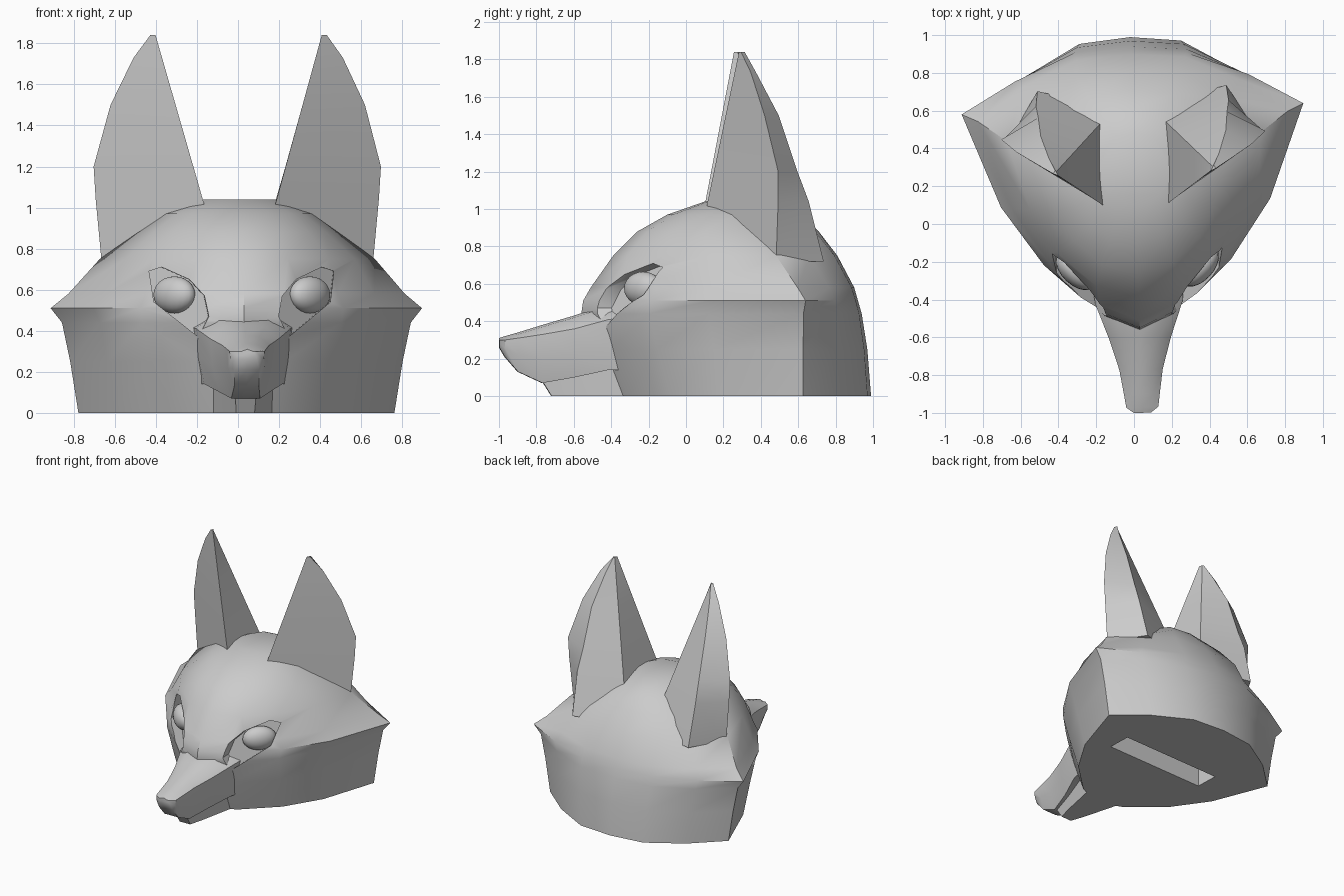
import bpy, bmesh
from mathutils import Matrix, Vector

if "Cube" in bpy.data.objects:
    bpy.data.objects.remove(bpy.data.objects["Cube"])

shade = (0.6, 0.6, 0.6, 1)
grey = bpy.data.materials.new("plain_grey")
grey.use_nodes = True
grey.diffuse_color = shade
grey.node_tree.nodes["Principled BSDF"].inputs["Base Color"].default_value = shade

# The whole head is turned very slightly about the vertical
POSE = Matrix.Translation((0.012, 0, 0)) @ Matrix.Rotation(0.033, 4, 'Z')
SIDES = ((1, "left"), (-1, "right"))


def smooth(obj, angle):
    bpy.ops.object.select_all(action='DESELECT')
    obj.select_set(True)
    bpy.context.view_layer.objects.active = obj
    bpy.ops.object.shade_smooth_by_angle(angle=angle)


def finish(name, bm):
    """Turn a bmesh into a posed, coloured object."""
    bmesh.ops.recalc_face_normals(bm, faces=bm.faces)
    bm.transform(POSE)
    mesh = bpy.data.meshes.new(name)
    bm.to_mesh(mesh)
    bm.free()
    mesh.materials.append(grey)
    obj = bpy.data.objects.new(name, mesh)
    bpy.context.collection.objects.link(obj)
    return obj


def loft(rings):
    """Skin a stack of equal closed rings and cap both ends."""
    bm = bmesh.new()
    rows = [[bm.verts.new(point) for point in ring] for ring in rings]
    count = len(rows[0])
    for low, high in zip(rows, rows[1:]):
        for i in range(count):
            j = (i + 1) % count
            bm.faces.new((low[i], low[j], high[j], high[i]))
    bm.faces.new(rows[0])
    bm.faces.new(rows[-1])
    return bm


def mirrored(half):
    """Complete a half ring whose first and last points lie on the middle."""
    return half + [(-x, y, z) for x, y, z in half[-2:0:-1]]


def flip(rings, side):
    return [[(side * x, y, z) for x, y, z in ring] for ring in rings]


def skull_ring(z, front, wide, corner, back, power):
    """Front quarter curve to the cheek corner, then back quarter curve."""
    half = [(0, front, z)]
    for across, along in ((.25, .08), (.57, .3), (.8, .57), (1, 1)):
        half.append((wide * across ** power, front + (corner - front) * along, z))
    for across, along in ((.7, .53), (.35, .93), (0, 1)):
        half.append((wide * across ** power, corner + (back - corner) * along, z))
    return mirrored(half)


# Skull: height, front y, cheek x, cheek y, back y, roundness power
skull_rows = [
    (0, -.4, .77, .6, .99, 1), (.25, -.5, .81, .6, .97, 1), (.44, -.56, .85, .6, .94, 1),
    (.51, -.55, .905, .61, .92, 1.07), (.58, -.51, .82, .57, .9, 1), (.75, -.39, .67, .46, .81, .8),
    (.88, -.26, .49, .34, .71, .7), (.97, -.1, .36, .25, .62, .7), (1.04, .1, .2, .28, .48, .7)]
skull = finish("skull", loft([skull_ring(*row) for row in skull_rows]))

# Cutters: almond eye sockets and a slot in the underside
cutters = []
almond = [(.45, .69), (.39, .71), (.26, .65), (.19, .57), (.17, .47), (.22, .37), (.43, .54)]
for side, label in SIDES:
    outer = [(x, -.8, z) for x, z in almond]
    inner = [(x, x - .55 + .3 * (z - .55), z) for x, z in almond]
    cutters.append(finish(label + "_socket_cutter", loft(flip([outer, inner], side))))
slot = bmesh.new()
bmesh.ops.create_cube(slot, size=1, matrix=Matrix.Translation((.03, .36, .1))
                      @ Matrix.Diagonal((.85, .18, .3, 1)))
cutters.append(finish("slot_cutter", slot))

bpy.context.view_layer.objects.active = skull
for cutter in cutters:
    cutter.hide_render = True
    cut = skull.modifiers.new(cutter.name, 'BOOLEAN')
    cut.operation, cut.solver, cut.object = 'DIFFERENCE', 'EXACT', cutter
    bpy.ops.object.modifier_apply(modifier=cut.name)
    bpy.data.objects.remove(cutter)
smooth(skull, 0.6)


def snout_ring(y, wide, top, edge, bottom, narrow):
    return mirrored([(0, y, top), (wide * .6, y, top - .01), (wide, y, edge),
                     (wide * .95, y, (edge + bottom) / 2), (narrow, y, bottom), (0, y, bottom)])


# Snout: y, half width, top, side edge, bottom, bottom half width
snout_rows = [
    (-1, .045, .31, .3, .26, .04), (-.97, .085, .32, .3, .21, .06), (-.9, .095, .34, .31, .13, .06),
    (-.77, .115, .38, .33, .07, .07), (-.6, .165, .43, .36, .1, .12),
    (-.42, .23, .49, .41, .14, .19), (-.28, .25, .5, .42, .14, .22)]
smooth(finish("snout", loft([snout_ring(*row) for row in snout_rows])), 0.7)


def jaw_ring(y, wide, top):
    foot = max(y, -.72)
    return mirrored([(0, y, top), (wide, y, top), (wide * .9, foot, 0), (0, foot, 0)])


# Lower jaw: tapered wedge reaching down to the base
jaw_rows = [(-.77, .05, .08), (-.6, .09, .12), (-.3, .17, .18)]
smooth(finish("lower_jaw", loft([jaw_ring(*row) for row in jaw_rows])), 0.5)


def ear_ring(z, front_x, front_y, back_x, back_y):
    """Straight inner wall, with the outer front and back corners given."""
    rise = (z - 1.04) / .8
    base, tip = Vector((.18, .11, 1.04)), Vector((.405, .27, 1.84))
    x, y, z = base.lerp(tip, rise)
    return [(x, y, z), (front_x, front_y, z), (back_x, back_y, z), (x + .01, .52 - .23 * rise, z)]


# Ears: height, outer front corner, outer back corner
ear_rows = [
    (.72, .66, .46, .5, .72), (1.04, .69, .47, .51, .64), (1.2, .7, .47, .5, .58),
    (1.5, .62, .4, .49, .48), (1.73, .51, .33, .45, .36), (1.84, .43, .28, .42, .3)]
ear = [ear_ring(*row) for row in ear_rows]
for side, label in SIDES:
    smooth(finish(label + "_ear", loft(flip(ear, side))), 0.55)
    # Eyeball: flattened ball facing outwards
    ball = bmesh.new()
    bmesh.ops.create_uvsphere(ball, u_segments=20, v_segments=12, radius=1,
                              matrix=Matrix.Translation((side * .33, -.24, .575))
                              @ Matrix.Rotation(side * .785, 4, 'Z')
                              @ Matrix.Diagonal((.125, .07, .09, 1)))
    smooth(finish(label + "_eye", ball), 0.6)
